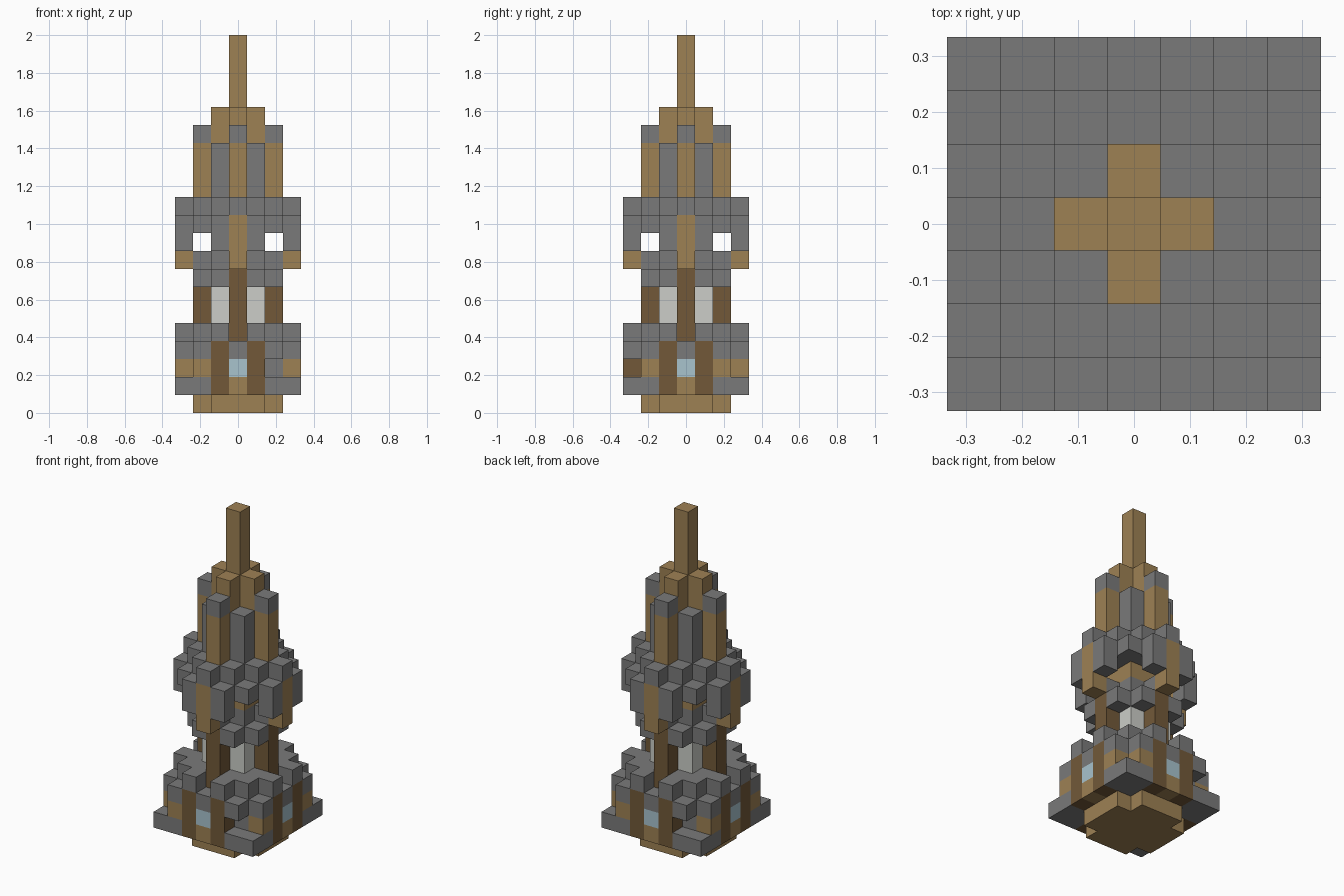
import bpy, bmesh
from mathutils import Vector

cube = bpy.data.objects.get("Cube")
if cube:
    bpy.data.objects.remove(cube)

U = 2 / 21  # edge of one block


def material(name, rgb):
    m = bpy.data.materials.new(name)
    m.use_nodes = True
    col = [(c / 255 / 12.92) if c < 11 else ((c / 255 + 0.055) / 1.055) ** 2.4 for c in rgb] + [1]
    m.diffuse_color = col
    m.node_tree.nodes["Principled BSDF"].inputs["Base Color"].default_value = col
    return m


stone = material("grey stone", (122, 122, 122))
plank = material("light wood", (158, 129, 84))
timber = material("dark wood", (114, 89, 57))
glass = material("pale blue glass", (168, 195, 206))
plaster = material("pale plaster", (204, 206, 200))

blocks = {}  # cell -> (part name, material)


def put(part, mat, spots, low, high):
    """Fill each spot and its eight-fold mirror images between two levels."""
    for a, b in spots:
        for x, y in ((a, b), (b, a)):
            for sx in (-1, 1):
                for sy in (-1, 1):
                    for k in range(low, high + 1):
                        blocks[(x * sx, y * sy, k)] = (part, mat)


def quadrant(size, cut=()):
    return [(x, y) for x in range(size + 1) for y in range(x + 1) if (x, y) not in cut]


corner, step, diag = (3, 3), (3, 2), (2, 2)
mid, side, axis = (3, 0), (3, 1), (2, 0)
ledge, inner, spoke = (2, 1), (1, 1), (1, 0)

# Base: foot, paved ring, walls with windows, stepped roof
put("foot", plank, quadrant(2, [diag]), 0, 0)
put("base_core", stone, quadrant(2), 1, 4)
put("base_paving", stone, [corner, step], 1, 1)
put("base_panels", plank, [step], 2, 2)
put("base_roof", stone, [step, mid], 3, 3)
put("base_roof", stone, [side], 4, 4)
put("base_posts", timber, [side], 1, 3)
put("window_sills", plank, [mid], 1, 1)
put("windows", glass, [mid], 2, 2)

# Gaps in two of the base walls
for gap in ((2, -3, 2), (-2, 3, 2)):
    del blocks[gap]

# Waist: pale core between dark posts, with stone brackets
put("waist_core", plaster, quadrant(1), 5, 6)
put("waist_posts", timber, [axis], 4, 7)
put("waist_brackets", stone, quadrant(1) + [ledge], 7, 7)
put("waist_cap", stone, quadrant(1) + [axis], 8, 8)

# Gallery: wooden core, outer screen and stepped crown
put("gallery_core", plank, quadrant(1), 9, 9)
put("gallery_beams", plank, [mid], 8, 10)
put("gallery_screen", stone, [side], 9, 10)
put("gallery_floor", stone, quadrant(2), 10, 10)
put("gallery_crown", stone, quadrant(2, [diag]) + [mid], 11, 11)

# Spire: posts with stone caps around a wooden cross and mast
put("spire_walls", stone, [inner], 12, 14)
put("spire_posts", plank, [axis], 12, 14)
put("spire_caps", stone, [axis], 15, 15)
put("spire_cross", plank, [spoke], 12, 16)
put("mast", plank, [(0, 0)], 12, 20)


def build(part):
    """Make one object from the exposed faces of a part's blocks."""
    bm = bmesh.new()
    mat = None
    for cell, (name, m) in blocks.items():
        if name != part:
            continue
        mat = m
        centre = Vector(cell) + Vector((0, 0, 0.5))
        for i in range(3):
            for s in (-1, 1):
                n = Vector((0, 0, 0))
                n[i] = s
                if tuple(int(c) for c in Vector(cell) + n) in blocks:
                    continue
                u, v = Vector((0, 0, 0)), Vector((0, 0, 0))
                u[(i + 1) % 3] = 0.5
                v[(i + 2) % 3] = 0.5 * s
                mid_face = centre + n / 2
                ring = (-u - v, u - v, u + v, v - u)
                bm.faces.new([bm.verts.new((mid_face + d) * U) for d in ring])
    if bm.faces:
        bmesh.ops.remove_doubles(bm, verts=bm.verts, dist=U / 100)
        mesh = bpy.data.meshes.new(part)
        bm.to_mesh(mesh)
        mesh.materials.append(mat)
        bpy.context.collection.objects.link(bpy.data.objects.new(part, mesh))
    bm.free()


for part in dict.fromkeys(name for name, m in blocks.values()):
    build(part)
